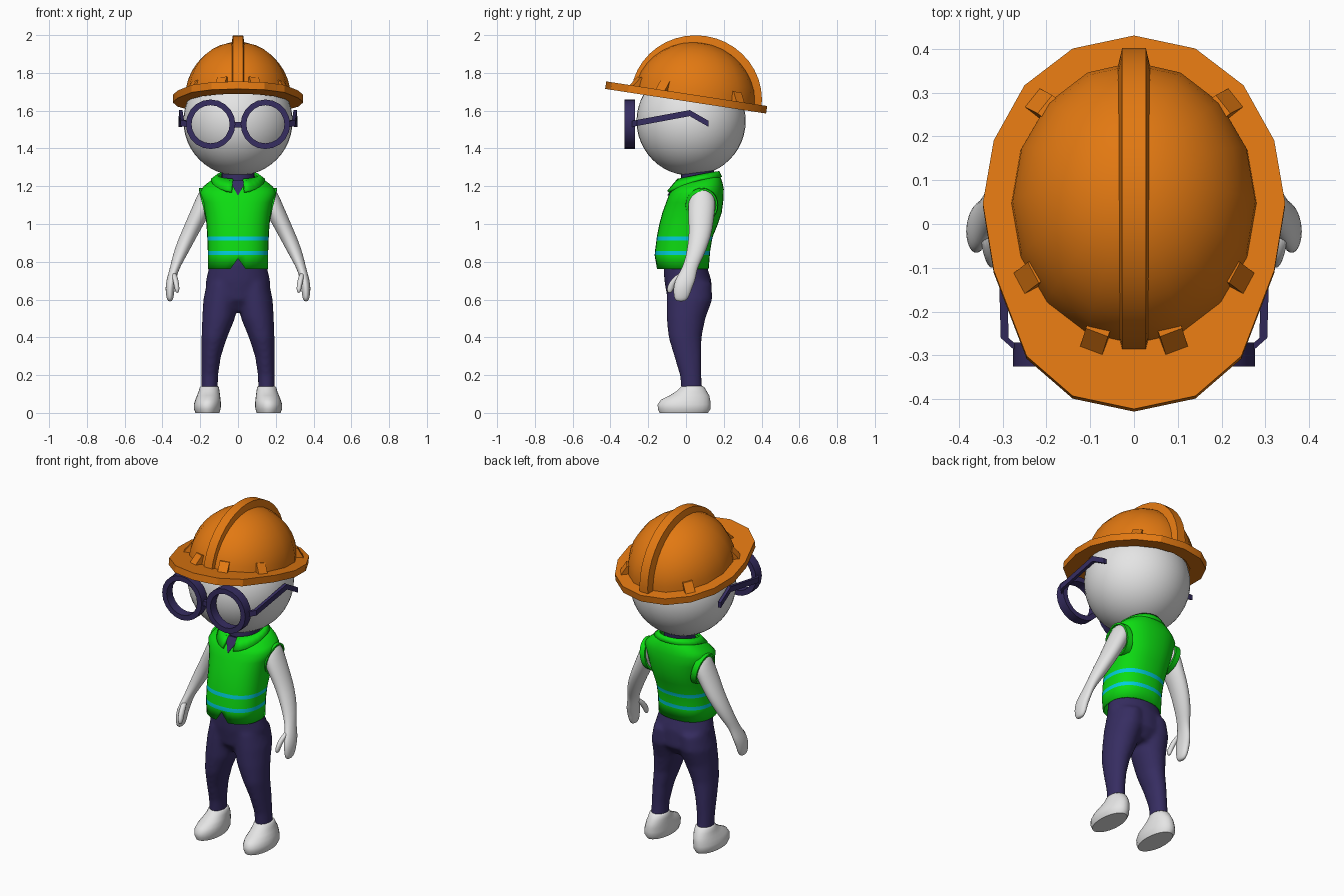
import bpy, bmesh, math
from mathutils import Matrix, Vector

if "Cube" in bpy.data.objects:
    bpy.data.objects.remove(bpy.data.objects["Cube"])


def material(name, rgb):
    m = bpy.data.materials.new(name)
    m.diffuse_color = (*rgb, 1)
    m.use_nodes = True
    m.node_tree.nodes["Principled BSDF"].inputs["Base Color"].default_value = m.diffuse_color
    return m


ORANGE = material("orange", (0.76, 0.19, 0.006))
WHITE = material("light_grey", (0.78, 0.78, 0.78))
PURPLE = material("dark_purple", (0.037, 0.026, 0.12))
GREEN = material("bright_green", (0.004, 0.72, 0.006))
CYAN = material("cyan", (0.0, 0.62, 0.72))


def grid(name, tubes, mats, caps=True, wrap_u=True, wrap_v=False, matrix=None, sharp=40):
    """Skin a list of tubes; each tube is a list of equal-length point rows."""
    bm = bmesh.new()
    for rows in tubes:
        vs = [[bm.verts.new(p) for p in row] for row in rows]
        n, m = len(vs), len(vs[0])
        for i in range(n if wrap_v else n - 1):
            for j in range(m if wrap_u else m - 1):
                a, b = vs[i], vs[(i + 1) % n]
                k = (j + 1) % m
                bm.faces.new((a[j], a[k], b[k], b[j]))
        if caps:
            bm.faces.new(vs[0])
            bm.faces.new(vs[-1])
    bmesh.ops.recalc_face_normals(bm, faces=bm.faces)
    if matrix:
        bm.transform(matrix)
    me = bpy.data.meshes.new(name)
    bm.to_mesh(me)
    bm.free()
    for p in me.polygons:
        p.use_smooth = True
    me.set_sharp_from_angle(angle=math.radians(sharp))
    for m in mats:
        me.materials.append(m)
    ob = bpy.data.objects.new(name, me)
    bpy.context.collection.objects.link(ob)
    return ob


def ring(z, cx, cy, rx, ry, tilt=0, power=2.0, seg=24):
    """Horizontal (optionally tilted) superellipse; first point faces front."""
    pts = []
    for i in range(seg):
        a = 2 * math.pi * i / seg
        s, c = math.sin(a), -math.cos(a)
        x = rx * math.copysign(abs(s) ** (2 / power), s)
        y = ry * math.copysign(abs(c) ** (2 / power), c)
        pts.append((cx + x, cy + y, z + tilt * y))
    return pts


def subdivide(ob):
    ob.modifiers.new("smooth", 'SUBSURF').levels = 1
    ob.modifiers["smooth"].render_levels = 1


# head
bm = bmesh.new()
bmesh.ops.create_uvsphere(bm, u_segments=40, v_segments=24, radius=0.289,
                          matrix=Matrix.Translation((0, 0.027, 1.545)))
me = bpy.data.meshes.new("head")
bm.to_mesh(me)
bm.free()
for p in me.polygons:
    p.use_smooth = True
me.materials.append(WHITE)
bpy.context.collection.objects.link(bpy.data.objects.new("head", me))

# helmet, built flat and tilted back as one
HELMET = Matrix.Translation((0, 0, 1.67)) @ Matrix.Rotation(math.radians(-8.7), 4, 'X')
half = [(0, -.43), (.14, -.4), (.245, -.308), (.32, -.11), (.345, .045),
        (.32, .19), (.25, .317), (.14, .402), (0, .432)]
outline = half + [(-x, y) for x, y in half[-2:0:-1]]
inner = [(.27 * math.sin(i * math.pi / 8), .04 - .30 * math.cos(i * math.pi / 8)) for i in range(16)]
rows = [[(x, y, z) for x, y in loop] for loop, z in
        ((outline, -.02), (outline, .02), (inner, .02), (inner, -.02))]
grid("helmet_brim", [rows], [ORANGE], caps=False, wrap_v=True, matrix=HELMET, sharp=25)

dome = []
for i in range(10):
    t = math.radians(i * 9.8)
    dome.append(ring(.3 * math.sin(t), 0, .045, .281 * math.cos(t), .326 * math.cos(t), seg=16))
grid("helmet_dome", [dome], [ORANGE], matrix=HELMET)

ridge = []
for i in range(21):
    t = math.pi * i / 20
    c, s = -math.cos(t), math.sin(t)
    ridge.append([(x, .055 + ry * c, rz * s) for x, ry, rz in
                  ((-.036, .31, .285), (-.027, .348, .337), (.027, .348, .337), (.036, .31, .285))])
grid("helmet_ridge", [ridge], [ORANGE], matrix=HELMET, sharp=30)

tabs = []
for sx in (-1, 1):
    for x, y in ((.09, -.275), (.243, -.13), (.215, .275)):
        p = Vector((sx * x, y, 0))
        out = Vector((p.x / .28 ** 2, (y - .045) / .326 ** 2, 0)).normalized()
        side = Vector((-out.y, out.x, 0))
        tabs.append([[p + out * u + side * v + Vector((0, 0, w)) for u, w in
                      ((.025, .015), (-.015, .07), (-.06, .07), (-.06, .015))] for v in (-.027, .027)])
grid("helmet_tabs", tabs, [ORANGE], matrix=HELMET, sharp=20)

# glasses
for s, label in ((-1, "left"), (1, "right")):
    rim = []
    for i in range(20):
        a = 2 * math.pi * i / 20
        rim.append([(s * .145 + r * math.sin(a), y, 1.528 + r * math.cos(a))
                    for r, y in ((.101, -.325), (.131, -.325), (.131, -.27), (.101, -.27))])
    grid("glasses_rim_" + label, [rim], [PURPLE], caps=False, wrap_v=True, sharp=30)
    path = ((.267, -.285, 1.53), (.295, -.26, 1.535), (.303, .02, 1.587), (.306, .12, 1.53))
    temple = [[(s * (x + dx), y, z + dz) for dx, dz in
               ((-.009, -.016), (.009, -.016), (.009, .016), (-.009, .016))] for x, y, z in path]
    grid("glasses_temple_" + label, [temple], [PURPLE], sharp=30)
bridge = [[(x, y, z) for y, z in ((-.31, 1.512), (-.31, 1.54), (-.285, 1.54), (-.285, 1.512))]
          for x in (-.035, .035)]
grid("glasses_bridge", [bridge], [PURPLE])

# vest with open hem, front notch and reflective stripes
vest_spec = [(.762, -.018, .16, .138, 0), (.835, -.02, .16, .146, 0), (.857, -.018, .16, .146, 0),
             (.912, -.01, .162, .147, 0), (.934, -.006, .163, .148, 0), (1.0, .014, .167, .155, 0),
             (1.06, .032, .175, .157, 0), (1.12, .046, .188, .152, .05), (1.17, .055, .203, .145, .1),
             (1.195, .058, .185, .136, .15), (1.218, .06, .155, .125, .2), (1.25, .065, .1, .1, .25)]
vest_rows = [ring(z, 0, cy, rx, ry, t, 2.35, 32) for z, cy, rx, ry, t in vest_spec]
x, y, z = vest_rows[0][0]
vest_rows[0][0] = (x, y, z + .055)
vest = grid("vest", [vest_rows], [GREEN, CYAN], caps=False, sharp=60)
for p in vest.data.polygons:
    zs = [vest.data.vertices[v].co.z for v in p.vertices]
    if any(min(zs) > a and max(zs) < b for a, b in ((.834, .858), (.911, .935))):
        p.material_index = 1
mod = vest.modifiers.new("thickness", 'SOLIDIFY')
mod.thickness, mod.offset = .01, -1

# shirt neck and the V of shirt above the vest
grid("shirt_neck", [[ring(z, 0, cy, r, r, .15) for z, cy, r in
                     ((1.12, .05, .08), (1.2, .055, .084), (1.275, .062, .088))]], [PURPLE])
grid("shirt_front", [[[(0, -.1 + d, 1.15), (.045, -.05 + d, 1.23), (-.045, -.05 + d, 1.23)]
                      for d in (0, .009)]], [PURPLE])

# folded collar, open at the front
top, low = [], []
for i in range(25):
    a = math.radians(14 + i * 332 / 24)
    s, c = math.sin(a), -math.cos(a)
    y = .063 + .107 * c
    top.append((.107 * s, y, 1.255 + .2 * (y - .06)))
    y = .06 + (.16 if c < 0 else .125) * c
    low.append((.14 * s, y, 1.232 + (.4 if c < 0 else .12) * (y - .06)))
collar = grid("vest_collar", [[top, low]], [GREEN], caps=False, wrap_u=False)
mod = collar.modifiers.new("thickness", 'SOLIDIFY')
mod.thickness, mod.offset = .014, 0

arm = [(1.19, .165, .085, .02, .03), (1.17, .167, .085, .042, .055), (1.12, .177, .085, .053, .075),
       (1.05, .206, .08, .055, .071), (.97, .246, .079, .049, .063), (.9, .28, .066, .045, .056),
       (.83, .31, .047, .037, .048), (.78, .33, .025, .028, .042), (.74, .344, .01, .025, .046),
       (.70, .354, -.005, .026, .055), (.66, .36, -.018, .025, .05), (.62, .36, -.023, .021, .043),
       (.598, .36, -.027, .015, .032), (.59, .36, -.027, .007, .015)]
thumb = [(.745, .34, -.015, .012, .018), (.71, .332, -.055, .016, .024), (.67, .324, -.08, .015, .021),
         (.645, .322, -.086, .012, .016), (.635, .322, -.086, .005, .007)]
shoe = [(0, .162, -.012, .063, .128), (.02, .163, -.01, .071, .139), (.045, .162, -.01, .072, .14),
        (.07, .159, -.002, .067, .13), (.092, .156, .018, .061, .105), (.115, .153, .03, .055, .08),
        (.135, .152, .034, .051, .064), (.142, .152, .034, .044, .055)]
leg = [(.1, .152, .032, .044, .055), (.2, .15, .025, .045, .058), (.3, .142, .01, .052, .073),
       (.4, .125, -.005, .068, .088), (.5, .103, 0, .087, .103), (.6, .09, .018, .094, .122),
       (.69, .08, .018, .085, .118)]


def mirrored(spec, s, seg=24):
    return [ring(z, s * cx, cy, rx, ry, seg=seg) for z, cx, cy, rx, ry in spec]


# arms with hands, armhole trims and shoes
for s, label in ((-1, "left"), (1, "right")):
    subdivide(grid("arm_" + label, [mirrored(arm, s, 16)], [WHITE], sharp=180))
    subdivide(grid("thumb_" + label, [mirrored(thumb, s, 10)], [WHITE], sharp=180))
    grid("shoe_" + label, [mirrored(shoe, s)], [WHITE], sharp=50)
    trim = []
    for i in range(24):
        a = 2 * math.pi * i / 24
        c, d = math.cos(a), math.sin(a)
        trim.append([(s * (.183 + .02 * d + dx), .083 + r * c, 1.1 + (r + .005) * d)
                     for dx, r in ((-.03, .088), (.004, .085), (.004, .075), (-.03, .075))])
    grid("armhole_trim_" + label, [trim], [GREEN], caps=False, wrap_v=True)

# trousers: hips and two legs fused into one smooth skin
hips = [ring(*r) for r in ((.54, 0, .02, .08, .07), (.6, 0, .02, .165, .118), (.7, 0, .01, .171, .125),
                           (.78, 0, -.005, .152, .115), (.86, 0, -.005, .14, .11))]
trousers = grid("trousers", [hips, mirrored(leg, -1), mirrored(leg, 1)], [PURPLE])
mod = trousers.modifiers.new("fuse", 'REMESH')
mod.mode, mod.voxel_size, mod.use_smooth_shade = 'VOXEL', .012, True
mod = trousers.modifiers.new("relax", 'SMOOTH')
mod.factor, mod.iterations = .5, 8
